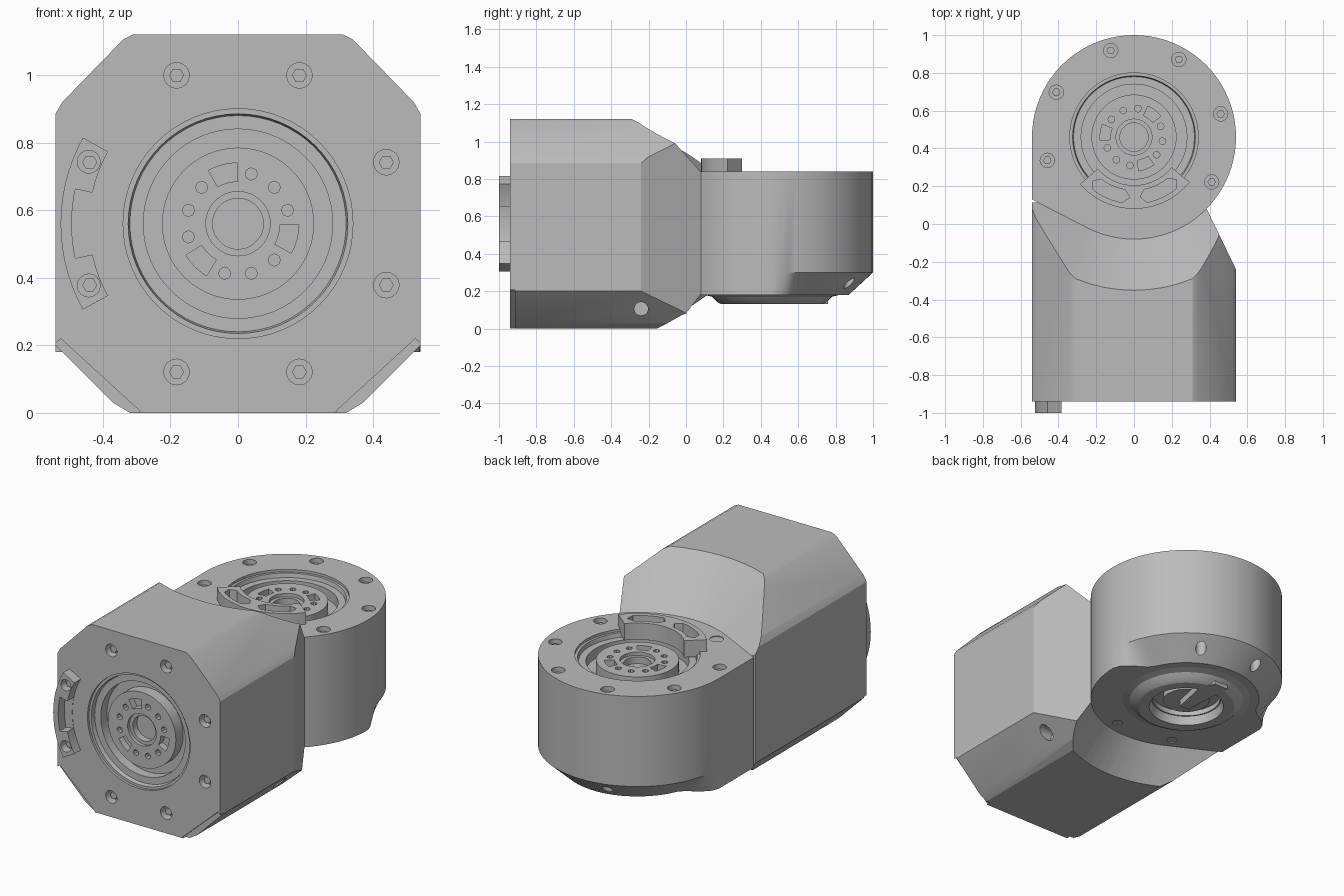
import bpy, bmesh
from math import sin, cos, pi, radians
from mathutils import Matrix, Vector

cube = bpy.data.objects.get("Cube")
if cube:
    bpy.data.objects.remove(cube, do_unlink=True)

grey = bpy.data.materials.new("housing grey")
grey.use_nodes = True
grey.diffuse_color = (0.5, 0.5, 0.5, 1)
grey.node_tree.nodes["Principled BSDF"].inputs["Base Color"].default_value = (0.5, 0.5, 0.5, 1)

# Local frames: z points out of each output face
FRONT = Matrix.Translation((0, -0.94, 0.56)) @ Matrix.Rotation(pi / 2, 4, 'X')
TOP = Matrix.Translation((0, 0.46, 0.84))
WORLD = Matrix.Identity(4)
R = 0.54


def polar(r, deg):
    return (r * cos(radians(deg)), r * sin(radians(deg)))


def circle(r, n=32, at=(0, 0)):
    return [(at[0] + r * cos(2 * pi * i / n), at[1] + r * sin(2 * pi * i / n)) for i in range(n)]


def sector(r0, r1, a0, a1, n=14):
    steps = [a0 + (a1 - a0) * i / n for i in range(n + 1)]
    return [polar(r1, a) for a in steps] + [polar(r0, a) for a in reversed(steps)]


def loft(bm, rings):
    """Solid through a list of (points, height) sections."""
    vs = [[bm.verts.new((x, y, z)) for x, y in pts] for pts, z in rings]
    n = len(vs[0])
    for a, b in zip(vs, vs[1:]):
        for i in range(n):
            bm.faces.new((a[i], a[(i + 1) % n], b[(i + 1) % n], b[i]))
    bm.faces.new(vs[0])
    bm.faces.new(vs[-1])


def prism(bm, pts, z0, z1):
    loft(bm, [(pts, z0), (pts, z1)])


def lathe(bm, profile, n=64):
    vs = [bm.verts.new((r, 0, z)) for r, z in profile]
    edges = [bm.edges.new(p) for p in zip(vs, vs[1:])]
    bmesh.ops.spin(bm, geom=vs + edges, axis=(0, 0, 1), cent=(0, 0, 0),
                   angle=2 * pi, steps=n, use_duplicate=False)
    bmesh.ops.remove_doubles(bm, verts=bm.verts, dist=0.0005)


def finish(name, bm, frame=WORLD):
    bmesh.ops.recalc_face_normals(bm, faces=bm.faces)
    bm.transform(frame)
    mesh = bpy.data.meshes.new(name)
    bm.to_mesh(mesh)
    bm.free()
    mesh.materials.append(grey)
    ob = bpy.data.objects.new(name, mesh)
    bpy.context.collection.objects.link(ob)
    return ob


def cut(ob, bm, frame=WORLD):
    tool = finish("cutter", bm, frame)
    tool.hide_render = True
    mod = ob.modifiers.new("cut", 'BOOLEAN')
    mod.operation, mod.solver, mod.object = 'DIFFERENCE', 'EXACT', tool
    bpy.context.view_layer.objects.active = ob
    bpy.ops.object.modifier_apply(modifier=mod.name)
    bpy.data.objects.remove(tool, do_unlink=True)


# Plan of the round housing: a circle with one square-ish tangent corner
def plan(inset=0.0):
    pts = [(-R, 0.13)]
    for i in range(67):
        a = 243 + 4.5 * i
        t = max(0, min(1, sin(radians(a)) / 0.4))
        x, y = polar(R - inset * t * t * (3 - 2 * t), a)
        pts.append((x, y + 0.46))
    return pts


# Octagonal housing
half = [(0.32, 0), (0.37, 0.03), (0.54, 0.2), (0.54, 0.885), (0.52, 0.92), (0.34, 1.105), (0.31, 1.12)]
outline = half + [(-x, z) for x, z in reversed(half)]
bm = bmesh.new()
prism(bm, [(x, z - 0.56) for x, z in outline], -1.055, 0)
square_housing = finish("square_housing", bm, FRONT)

# Flared clearance above and below the round housing
for z_near, z_far, r_far in ((0.835, 1.14, 0.83), (0.185, -0.02, 0.71)):
    bm = bmesh.new()
    for pts, z in ((plan(), z_near), (circle(r_far, 64, (0, 0.46)), z_far)):
        for x, y in pts:
            bm.verts.new((x, y, z))
    res = bmesh.ops.convex_hull(bm, input=bm.verts)
    loose = [v for v in bm.verts if not v.link_faces]
    bmesh.ops.delete(bm, geom=loose, context='VERTS')
    cut(square_housing, bm)

# Slanted rear side wall and side screw hole
bm = bmesh.new()
prism(bm, [(0.62, -0.405), (0.9, 0.255), (0.30, 0.255)], -0.1, 1.3)
cut(square_housing, bm)
bm = bmesh.new()
prism(bm, circle(0.037, 20), 0.38, 0.6)
cut(square_housing, bm, Matrix.Translation((0, -0.24, 0.105)) @ Matrix.Rotation(pi / 2, 4, 'Y'))

# Shallow steps on the lower front corners
bm = bmesh.new()
for s in (-1, 1):
    prism(bm, [(s * x, z - 0.56) for x, z in ((0.29, 0.005), (0.525, 0.22), (0.6, 0.15), (0.4, -0.1))], -0.025, 0.1)
cut(square_housing, bm, FRONT)

# Round housing with chamfered lower rear
bm = bmesh.new()
loft(bm, [(plan(0.13), 0.18), (plan(), 0.30), (plan(), 0.84)])
round_housing = finish("round_housing", bm)
bm = bmesh.new()
for a in (60, 105, 240, 285):
    prism(bm, circle(0.03, 20, polar(0.475, a)), -0.8, -0.52)
cut(round_housing, bm, TOP)
bm = bmesh.new()
prism(bm, circle(0.19, 48), -0.75, -0.63)
cut(round_housing, bm, TOP)


def output_face(label, housing, frame, first_bolt, hub_turn, covered=()):
    """Central pocket, drive hub and bolt circle of one housing."""
    bm = bmesh.new()
    prism(bm, circle(0.34, 64), -0.15, 0.05)
    bolts = [first_bolt + 45 * i for i in range(8)]
    for a in bolts:
        if a not in covered:
            prism(bm, circle(0.038, 16, polar(0.475, a)), -0.05, 0.05)
    cut(housing, bm, frame)

    bm = bmesh.new()
    lathe(bm, [(0, -0.09), (0.075, -0.09), (0.075, -0.05), (0.095, -0.05), (0.095, -0.03),
               (0.225, -0.03), (0.225, -0.1), (0.28, -0.1), (0.28, -0.04), (0.32, -0.04),
               (0.325, -0.015), (0.35, -0.015), (0.35, -0.16), (0, -0.16)])
    hub = finish(label + "_drive_hub", bm, frame)
    bm = bmesh.new()
    for i in range(12):
        a = hub_turn + 30 * i
        if i % 4 == 0:
            prism(bm, sector(0.125, 0.18, a - 14, a + 14, 4), -0.07, 0.05)
        else:
            prism(bm, circle(0.018, 8, polar(0.152, a)), -0.06, 0.05)
    cut(hub, bm, frame)

    bm = bmesh.new()
    for a in bolts:
        lift = 0.05 if a in covered else 0
        prism(bm, circle(0.022, 6, polar(0.475, a)), -0.07, lift - 0.02)
    finish(label + "_screws", bm, frame)


output_face("front", square_housing, FRONT, 22.5, 105, (157.5, 202.5))
output_face("top", round_housing, TOP, 15, 172)

# Front stop: curved tab, open in the middle, screwed at both ends
bm = bmesh.new()
prism(bm, sector(0.44, 0.525, 151, 209), -0.01, 0.06)
front_stop = finish("front_stop", bm, FRONT)
bm = bmesh.new()
prism(bm, sector(0.40, 0.492, 168, 192), 0.002, 0.1)
for a in (157.5, 202.5):
    prism(bm, circle(0.034, 16, polar(0.478, a)), 0.01, 0.1)
cut(front_stop, bm, FRONT)

# Top stop: curved tab with two pockets
bm = bmesh.new()
prism(bm, sector(0.255, 0.38, -139, -39), -0.03, 0.07)
top_stop = finish("top_stop", bm, TOP)
bm = bmesh.new()
for a in (-133, -84):
    prism(bm, [polar(0.282, a + 5), polar(0.318, a)] + sector(0.28, 0.352, a + 5, a + 33)[:15]
          + [polar(0.318, a + 39)] + sector(0.282, 0.35, a + 8, a + 33)[15:], 0.005, 0.1)
cut(top_stop, bm, TOP)

# Underside collar and pointer
bm = bmesh.new()
lathe(bm, [(0.185, 0.05), (0.21, -0.05), (0.27, -0.05), (0.29, -0.04), (0.32, -0.01), (0.36, 0.0), (0.36, 0.05), (0.185, 0.05)])
finish("underside_collar", bm, Matrix.Translation((0, 0.46, 0.18)))
bm = bmesh.new()
prism(bm, circle(0.13, 40, (0, 0.46)), 0.17, 0.25)
prism(bm, [(-0.03, 0.44), (0.03, 0.44), (0.08, 0.68), (0.04, 0.76), (-0.05, 0.76)], 0.13, 0.24)
finish("underside_pointer", bm)

# Smooth curved walls, crisp edges
bpy.ops.object.select_all(action='DESELECT')
for ob in bpy.context.collection.objects:
    if ob.type == 'MESH' and ob.data.materials and ob.data.materials[0] == grey:
        ob.select_set(True)
        bpy.context.view_layer.objects.active = ob
bpy.ops.object.shade_smooth_by_angle(angle=radians(25))
